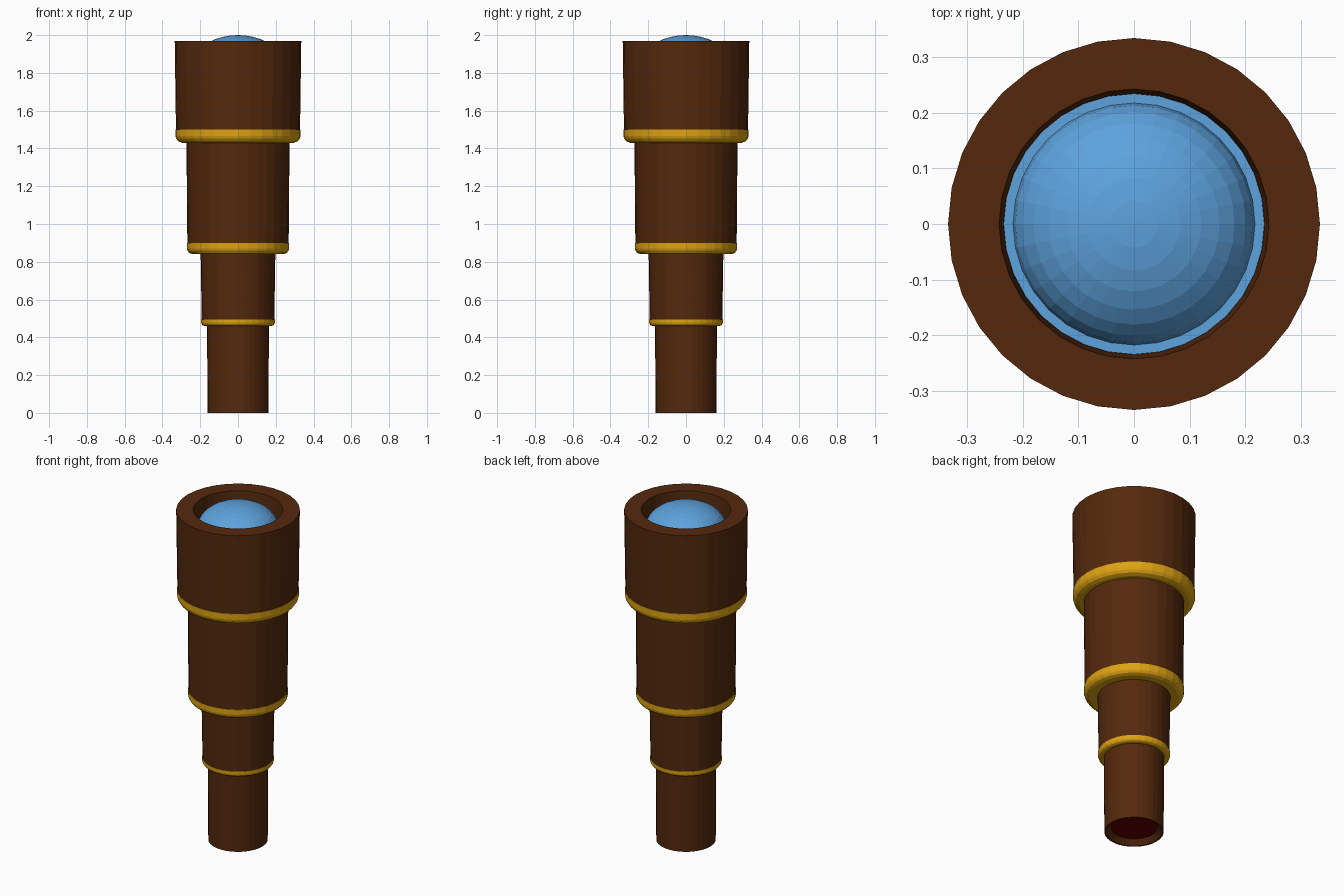
import bpy, bmesh, math

if "Cube" in bpy.data.objects:
    bpy.data.objects.remove(bpy.data.objects["Cube"])

SIDES = 32


def material(name, rgb):
    m = bpy.data.materials.new(name)
    m.diffuse_color = (*rgb, 1)
    m.use_nodes = True
    m.node_tree.nodes["Principled BSDF"].inputs["Base Color"].default_value = m.diffuse_color
    return m


wood = material("wood", (0.09, 0.022, 0.004))
brass = material("brass", (0.72, 0.36, 0.006))
glass = material("glass", (0.11, 0.36, 0.72))
red = material("red", (0.12, 0.0, 0.0))


def lathe(name, profile, mat, closed=False):
    """Revolve (radius, z) points around z; radius 0 makes a pole."""
    bm = bmesh.new()
    rings = []
    for r, z in profile:
        if r == 0:
            rings.append([bm.verts.new((0, 0, z))] * SIDES)
        else:
            rings.append([bm.verts.new((r * math.cos(a), r * math.sin(a), z))
                          for a in (math.tau * i / SIDES for i in range(SIDES))])
    pairs = list(zip(rings, rings[1:]))
    if closed:
        pairs.append((rings[-1], rings[0]))
    for a, b in pairs:
        for i in range(SIDES):
            j = (i + 1) % SIDES
            bm.faces.new(dict.fromkeys((a[i], a[j], b[j], b[i])))
    bmesh.ops.recalc_face_normals(bm, faces=bm.faces)
    mesh = bpy.data.meshes.new(name)
    bm.to_mesh(mesh)
    bm.free()
    mesh.materials.append(mat)
    ob = bpy.data.objects.new(name, mesh)
    bpy.context.collection.objects.link(ob)
    return ob


# Wooden tubes, widest at the top; the top one has the lens recess
lathe("objective_tube", [(0, 1.47), (0.328, 1.47), (0.335, 1.97), (0.243, 1.97),
                         (0.235, 1.86), (0, 1.86)], wood)
lathe("upper_tube", [(0, 0.87), (0.268, 0.87), (0.273, 1.45), (0, 1.45)], wood)
lathe("middle_tube", [(0, 0.48), (0.192, 0.48), (0.198, 0.86), (0, 0.86)], wood)
lathe("eyepiece_tube", [(0, 0.03), (0.125, 0.03), (0.152, 0), (0.161, 0),
                        (0.164, 0.48), (0, 0.48)], wood)

# Brass bands with rounded lower edges: outer radius, inner radius, bottom, top
for name, r, inner, z0, z1 in (("upper_band", 0.331, 0.26, 1.43, 1.50),
                               ("middle_band", 0.271, 0.185, 0.84, 0.90),
                               ("lower_band", 0.195, 0.155, 0.46, 0.495)):
    h = (z1 - z0) * 0.5
    lathe(name, [(inner, z0), (r - h, z0), (r - 0.4 * h, z0 + 0.25 * h),
                 (r - 0.1 * h, z0 + 0.65 * h), (r, z0 + h), (r, z1), (inner, z1)],
          brass, closed=True)

# Lens: flattened dome on a flat rim
dome = [(0.218 * math.sin(t), 1.87 + 0.13 * math.cos(t))
        for t in (math.pi / 16 * k for k in range(1, 9))]
lathe("lens", [(0, 2.0)] + dome + [(0.235, 1.87)], glass)

# Red glass in the eyepiece
lathe("eyepiece_glass", [(0, 0.028), (0.125, 0.028)], red).data.flip_normals()
